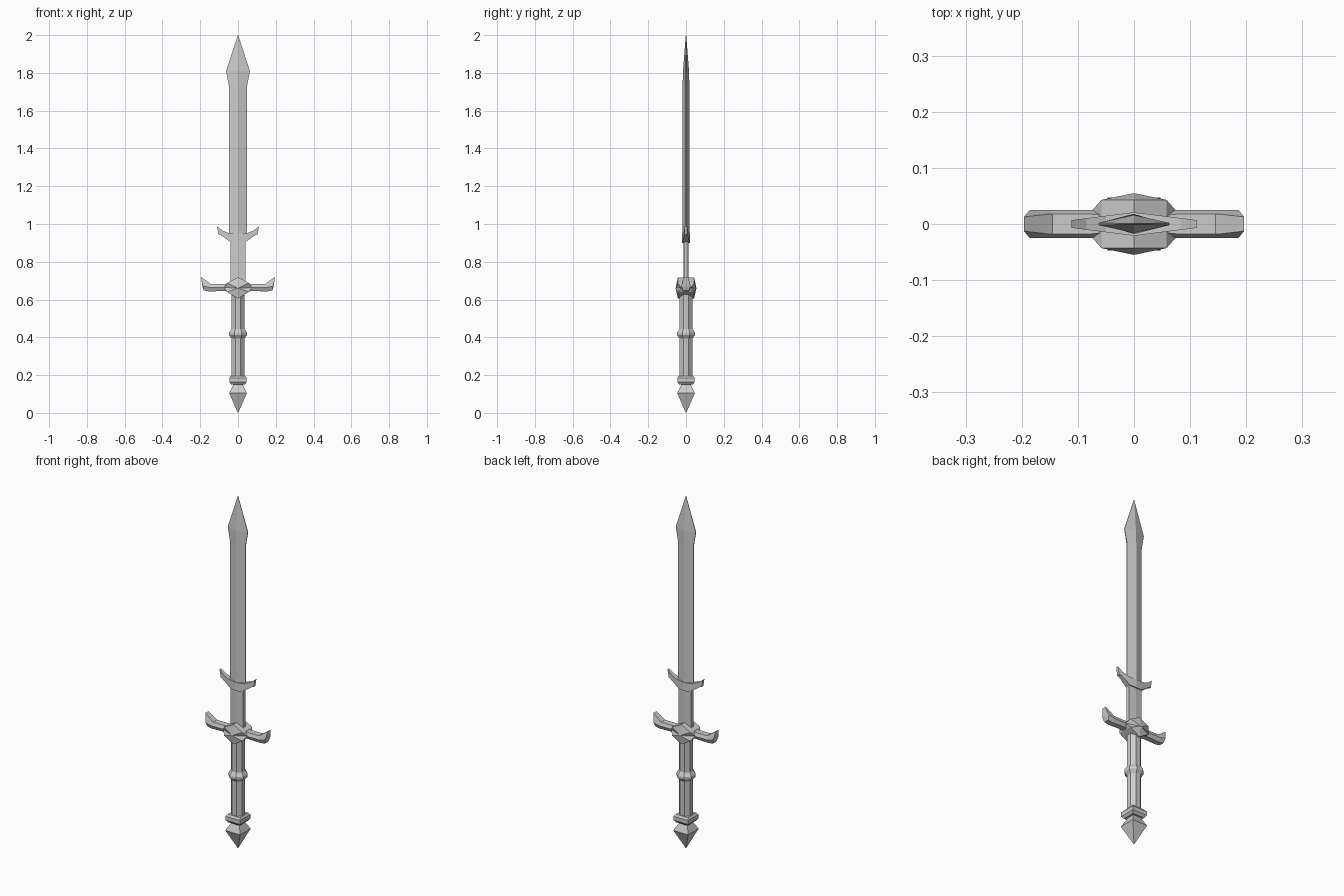
import bpy, bmesh
from math import cos, sin, pi

if "Cube" in bpy.data.objects:
    bpy.data.objects.remove(bpy.data.objects["Cube"])


def finish(name, bm):
    bmesh.ops.remove_doubles(bm, verts=bm.verts, dist=1e-5)
    bmesh.ops.recalc_face_normals(bm, faces=bm.faces)
    me = bpy.data.meshes.new(name)
    bm.to_mesh(me)
    bm.free()
    ob = bpy.data.objects.new(name, me)
    bpy.context.collection.objects.link(ob)
    return ob


def loft(name, rings):
    """Bridge equal-length rings of points and cap both ends."""
    bm = bmesh.new()
    vs = [[bm.verts.new(p) for p in r] for r in rings]
    n = len(vs[0])
    for a, b in zip(vs, vs[1:]):
        for i in range(n):
            j = (i + 1) % n
            bm.faces.new((a[i], a[j], b[j], b[i]))
    bm.faces.new(vs[0])
    bm.faces.new(vs[-1])
    return finish(name, bm)


def turned(name, sides, profile):
    """Loft (apothem, z) rings of a regular prism with flats facing front."""
    k = 1 / cos(pi / sides)
    ang = [2 * pi * (i + 0.5) / sides for i in range(sides)]
    return loft(name, [[(r * k * cos(a), r * k * sin(a), z) for a in ang]
                       for r, z in profile])


# Blade: (half width, ridge half thickness, edge half thickness, z)
def blade_ring(w, t, e, z):
    return [(w, -e, z), (w, e, z), (0, t, z), (-w, e, z), (-w, -e, z), (0, -t, z)]


loft("ricasso", [blade_ring(.040, .014, .010, .67), blade_ring(.040, .014, .010, .93)])
loft("blade", [blade_ring(*s) for s in (
    (.048, .018, .003, .93), (.048, .018, .003, 1.73),
    (.063, .016, .002, 1.81), (.001, .001, .0005, 2.0))])

# Parrying lugs: lower and upper outline, thinning outward
lug_lines = [((.0, .90), (.0, .948)), ((.038, .904), (.05, .952)),
             ((.093, .942), (.085, .967)), ((.104, .945), (.111, .988))]


def lug_ring(low, high, s):
    def y(x):
        return .021 - .014 * x / .111
    return [(s * x, f * y(x), z) for (x, z), f in
            ((low, -1), (low, 1), (high, 1), (high, -1))]


# Guard arms: lower, middle and upper outline of a six-sided bar
arm_lines = [((.04, .642), (.04, .664), (.04, .685), .020),
             ((.075, .645), (.075, .664), (.075, .683), .025),
             ((.155, .643), (.150, .664), (.145, .683), .025),
             ((.181, .648), (.186, .672), (.155, .690), .025),
             ((.188, .668), (.192, .695), (.196, .720), .018)]


def arm_ring(low, mid, high, y, s):
    pts = ((low, -.6), (mid, -1), (high, -.7), (high, .7), (mid, 1), (low, .6))
    return [(s * x, f * y, z) for (x, z), f in pts]


for side, s in (("left", -1), ("right", 1)):
    loft(side + "_lug", [lug_ring(a, b, s) for a, b in lug_lines])
    loft(side + "_guard_arm", [arm_ring(*a, s) for a in arm_lines])

# Guard centre: faceted boss with pointed front and back
half = [(.058, .688), (.074, .664), (.058, .640)]
outline = [(0, .718)] + half + [(0, .605)] + [(-x, z) for x, z in reversed(half)]
bm = bmesh.new()
rims = []
for f in (-1, 1):
    rim = [bm.verts.new((x, f * (.025 if abs(x) > .07 else .043), z)) for x, z in outline]
    apex = bm.verts.new((0, f * .055, .660))
    for i in range(len(rim)):
        bm.faces.new((rim[i - 1], rim[i], apex))
    rims.append(rim)
for i in range(len(outline)):
    bm.faces.new((rims[0][i - 1], rims[0][i], rims[1][i], rims[1][i - 1]))
finish("guard_centre", bm)

# Grip with raised middle ring
turned("grip", 8, [(.034, .18), (.034, .393), (.047, .412), (.047, .425),
                   (.034, .445), (.034, .64)])

# Square collar and pointed pommel
turned("collar", 4, [(.036, .150), (.046, .163), (.046, .186), (.038, .196)])
turned("pommel", 4, [(.026, .155), (.026, .145), (.047, .105), (.001, 0)])
